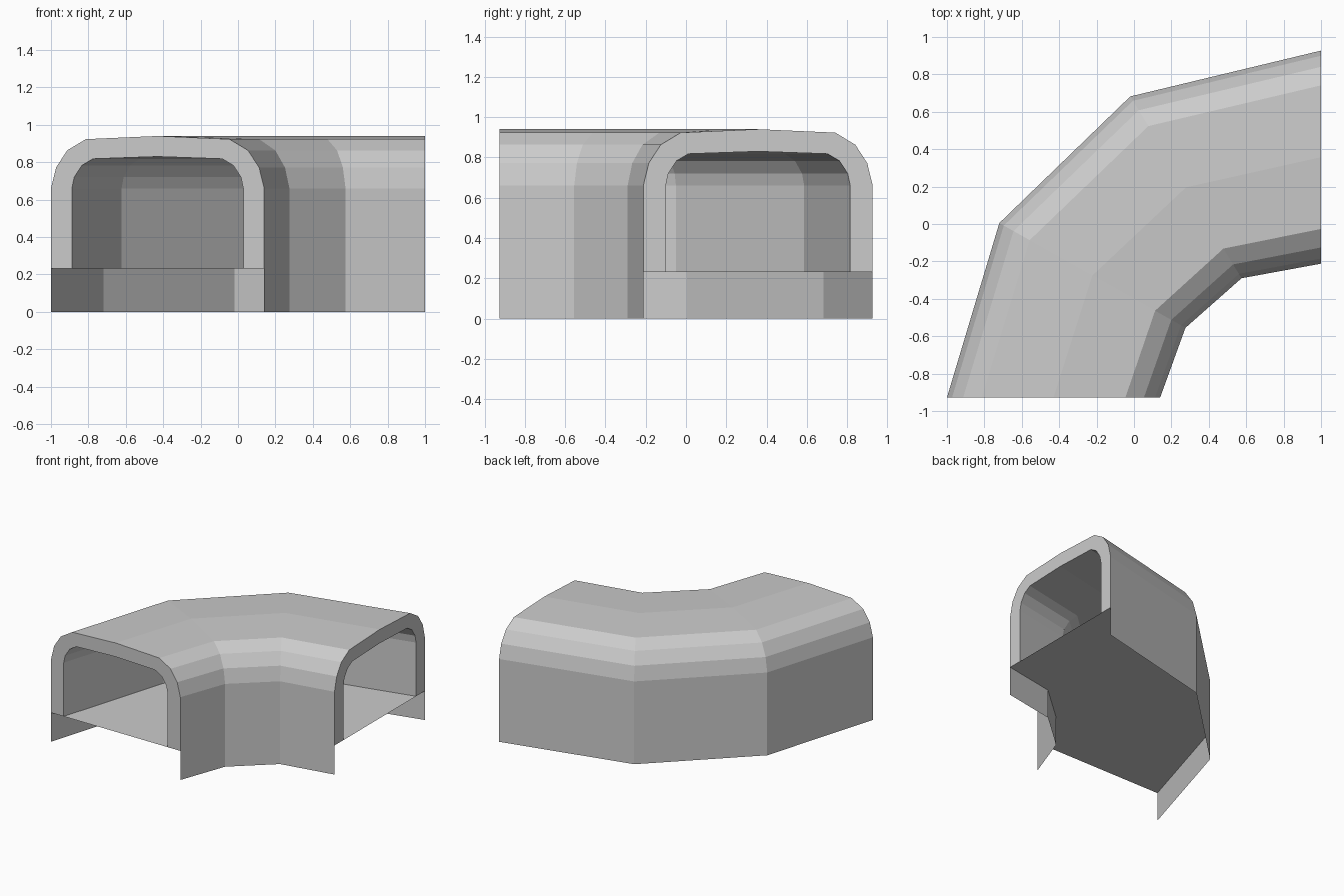
import bpy
import bmesh
from mathutils import Vector

cube = bpy.data.objects.get("Cube")
if cube:
    bpy.data.objects.remove(cube, do_unlink=True)

grey = bpy.data.materials.new("light_grey")
grey.use_nodes = True
colour = (0.6, 0.6, 0.6, 1)
grey.diffuse_color = colour
grey.node_tree.nodes["Principled BSDF"].inputs["Base Color"].default_value = colour

# Plan of the bend: outer and inner corner of each cross-section
STATIONS = [((-1, -0.927), (0.14, -0.927)),
            ((-0.72, 0.005), (0.275, -0.555)),
            ((-0.02, 0.682), (0.575, -0.29)),
            ((1, 0.927), (1, -0.212))]
FLOOR = 0.232

# Half profiles: fraction across the width, height
OUTER = [(0, FLOOR), (0, 0.66), (0.024, 0.772), (0.076, 0.863), (0.163, 0.923), (0.5, 0.94)]
INNER = [(0.098, FLOOR), (0.098, 0.66), (0.109, 0.72), (0.145, 0.783), (0.197, 0.818), (0.5, 0.83)]


def mirrored(half):
    return half + [(1 - t, z) for t, z in reversed(half[:-1])]


def rings(bm, profile):
    """Place the profile at every station of the bend."""
    result = []
    for a, b in STATIONS:
        a, b = Vector((*a, 0)), Vector((*b, 0))
        result.append([bm.verts.new(a.lerp(b, t) + Vector((0, 0, z))) for t, z in profile])
    return result


def bridge(bm, first, second, flip=False):
    """Join two rows of vertices with quads."""
    for i in range(len(first) - 1):
        quad = [first[i], first[i + 1], second[i + 1], second[i]]
        bm.faces.new(quad[::-1] if flip else quad)


def finish(bm, name):
    mesh = bpy.data.meshes.new(name)
    bm.to_mesh(mesh)
    bm.free()
    mesh.materials.append(grey)
    obj = bpy.data.objects.new(name, mesh)
    bpy.context.collection.objects.link(obj)


# Tunnel shell: outer skin with thin skirts, inner lining, end rims
bm = bmesh.new()
outer = rings(bm, mirrored([(0, 0)] + OUTER))
inner = rings(bm, mirrored(INNER))
for s in range(len(STATIONS) - 1):
    bridge(bm, outer[s], outer[s + 1])
    bridge(bm, inner[s], inner[s + 1], flip=True)
bridge(bm, outer[0][1:-1], inner[0], flip=True)
bridge(bm, outer[-1][1:-1], inner[-1])
finish(bm, "tunnel_shell")

# Floor deck across the full width
bm = bmesh.new()
deck = rings(bm, [(0, FLOOR), (1, FLOOR)])
for s in range(len(STATIONS) - 1):
    bridge(bm, deck[s], deck[s + 1])
finish(bm, "floor_deck")
